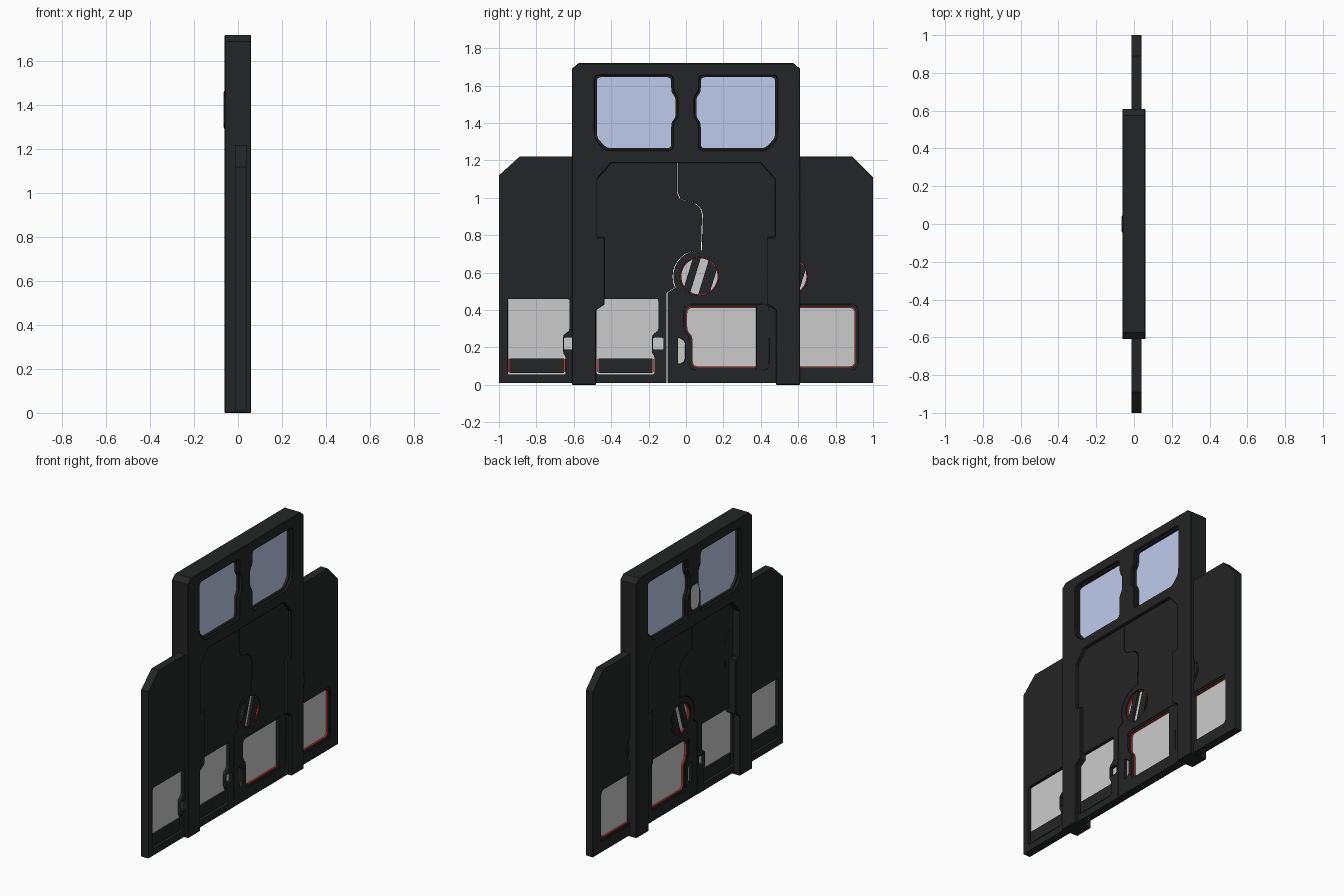
import bpy, bmesh, math
from mathutils import Matrix

if "Cube" in bpy.data.objects:
    bpy.data.objects.remove(bpy.data.objects["Cube"])

def material(name, rgb):
    m = bpy.data.materials.new(name)
    m.diffuse_color = (*rgb, 1)
    m.use_nodes = True
    m.node_tree.nodes["Principled BSDF"].inputs["Base Color"].default_value = m.diffuse_color
    return m

DARK = material("dark_metal", (0.0174, 0.0178, 0.0188))
BLUE = material("blue_glass", (0.53, 0.60, 0.84))
RED = material("red_trim", (0.55, 0.03, 0.03))
AXES = Matrix(((0, 0, 1, 0), (1, 0, 0, 0), (0, 1, 0, 0), (0, 0, 0, 1)))

def plate(name, outer, x0, x1, mat=None, holes=(), bevel=0.0):
    """Extrude a (y, z) outline with holes between x0 and x1."""
    cu = bpy.data.curves.new(name, 'CURVE')
    cu.dimensions, cu.fill_mode, cu.extrude = '2D', 'BOTH', (x1 - x0) / 2
    for loop in [outer, *holes]:
        s = cu.splines.new('POLY')
        s.points.add(len(loop) - 1)
        for p, (y, z) in zip(s.points, loop):
            p.co = (y, z, 0, 1)
        s.use_cyclic_u = True
    tmp = bpy.data.objects.new(name + "_outline", cu)
    bpy.context.collection.objects.link(tmp)
    dg = bpy.context.evaluated_depsgraph_get()
    me = bpy.data.meshes.new_from_object(tmp.evaluated_get(dg))
    bpy.data.objects.remove(tmp)
    bm = bmesh.new()
    bm.from_mesh(me)
    bmesh.ops.remove_doubles(bm, verts=bm.verts, dist=1e-5)
    bmesh.ops.transform(bm, matrix=Matrix.Translation(((x0 + x1) / 2, 0, 0)) @ AXES, verts=bm.verts)
    bmesh.ops.recalc_face_normals(bm, faces=bm.faces)
    for f in bm.faces:
        f.smooth = False
    bm.to_mesh(me)
    bm.free()
    me.name = name
    me.materials.clear()
    if mat:
        me.materials.append(mat)
    ob = bpy.data.objects.new(name, me)
    bpy.context.collection.objects.link(ob)
    if bevel:
        b = ob.modifiers.new("edge", 'BEVEL')
        b.width, b.segments, b.angle_limit = bevel, 1, math.radians(50)
    return ob

def rounded(pts, r, n=4):
    """Replace each corner by a small arc."""
    out = []
    for i, p in enumerate(pts):
        ends = []
        for q in (pts[i - 1], pts[(i + 1) % len(pts)]):
            d = math.dist(p, q)
            t = min(r, d * 0.45) / d
            ends.append((p[0] + (q[0] - p[0]) * t, p[1] + (q[1] - p[1]) * t))
        for k in range(n + 1):
            t = k / n
            out.append(tuple((1 - t) ** 2 * ends[0][j] + 2 * t * (1 - t) * p[j] + t * t * ends[1][j] for j in (0, 1)))
    return out

def rect(y0, z0, y1, z1):
    return [(y0, z0), (y1, z0), (y1, z1), (y0, z1)]

def mirror(pts):
    return [(-y, z) for y, z in reversed(pts)]

def scaled(pts, d):
    """Shrink an outline by d on every side (about its bounding box)."""
    ys, zs = [p[0] for p in pts], [p[1] for p in pts]
    cy, cz = (min(ys) + max(ys)) / 2, (min(zs) + max(zs)) / 2
    sy, sz = 1 - 2 * d / (max(ys) - min(ys)), 1 - 2 * d / (max(zs) - min(zs))
    return [(cy + (y - cy) * sy, cz + (z - cz) * sz) for y, z in pts]

def circle(y, z, r, n=32):
    return [(y + r * math.cos(2 * math.pi * i / n), z + r * math.sin(2 * math.pi * i / n)) for i in range(n)]

# Main frame: two posts and the header in one outline
half = [(0.48, 0), (0.61, 0), (0.61, 1.69), (0.575, 1.72)]
inner = [(0.40, 1.185), (0.475, 1.10), (0.475, 0.79), (0.435, 0.79), (0.435, 0.43), (0.48, 0.40)]
outline = inner + half
window = rounded([(0.07, 1.255), (0.43, 1.255), (0.487, 1.315), (0.487, 1.655), (0.07, 1.655),
                  (0.07, 1.57), (0.045, 1.54), (0.045, 1.43), (0.07, 1.40)], 0.025)
lens = rounded([(-0.025, 1.30), (0.025, 1.30), (0.04, 1.32), (0.04, 1.44),
                (0.025, 1.46), (-0.025, 1.46), (-0.04, 1.44), (-0.04, 1.32)], 0.01)
windows = [window, mirror(window)]
plate("frame", outline + mirror(outline), -0.062, 0.06, DARK, windows, 0.004)
for side, w in zip(("right", "left"), windows):
    plate(f"header_rim_{side}", w, -0.045, 0.043, DARK, [scaled(w, 0.010)])
    plate(f"header_glass_{side}", scaled(w, 0.006), -0.03, 0.028, BLUE)
plate("back_lens", lens, -0.066, -0.06)
plate("back_lens_rim", scaled(lens, -0.006), -0.064, -0.06, DARK)

# Sliding leaves; each one appears closed and slid open
X0, X1, SLIDE, XG = -0.013, 0.04, 0.475, 0.0135
C = (0.072, 0.58)
arc = [(C[0] + 0.14 * math.cos(math.radians(a)), C[1] + 0.14 * math.sin(math.radians(a))) for a in range(85, 206, 12)]
seam = [(-0.045, 1.22), (-0.045, 1.03), (-0.03, 0.995), (0.01, 0.98), (0.05, 0.97), (0.08, 0.945), (0.09, 0.91)]
seam += arc + [(-0.10, 0.49), (-0.10, 0.01)]
leaf_r = seam + [(0.525, 0.01), (0.525, 1.11), (0.415, 1.22)]
leaf_l = [(y - 0.004, z) for y, z in seam] + [(-0.525, 0.01), (-0.525, 1.12), (-0.415, 1.22)]

# Openings of the leaves
port = circle(*C, 0.102)
slit = rounded([(-0.042, 0.11), (-0.015, 0.12), (-0.005, 0.14), (-0.005, 0.225), (-0.015, 0.24), (-0.042, 0.255)], 0.006)
big = rounded([(0.02, 0.08), (0.445, 0.08), (0.445, 0.43), (-0.012, 0.43), (-0.012, 0.29), (0.02, 0.26)], 0.035)
pane = rounded([(-0.478, 0.055), (-0.168, 0.055), (-0.168, 0.15), (-0.182, 0.17), (-0.182, 0.265),
                (-0.148, 0.29), (-0.148, 0.46), (-0.478, 0.46)], 0.012)
square = rounded(rect(-0.177, 0.19, -0.120, 0.252), 0.006)

right = [plate("right_leaf", leaf_r, X0, X1, DARK, [port, slit, big], 0.003),
         plate("port_glass", port, XG - 0.005, XG + 0.005),
         plate("slit_glass", slit, XG - 0.005, XG + 0.005),
         plate("right_window_glass", big, XG - 0.005, XG + 0.005),
         plate("right_window_trim", scaled(big, 0.012), XG - 0.016, XG + 0.016, RED, [scaled(big, 0.018)]),
         plate("right_window_rim", big, X0 + 0.004, X1 - 0.004, DARK, [scaled(big, 0.013)]),
         plate("port_trim", port, XG - 0.018, XG + 0.018, RED, [circle(*C, 0.097)])]
# Slanted bars across the round port
for i, (a, b) in enumerate(((-0.062, -0.022), (0.022, 0.078))):
    tilt = math.radians(-17)
    bar = []
    ends = [(a, -1), (b, -1), (b, 1), (a, 1)]
    for u, s in ends:
        v = s * math.sqrt(0.102 ** 2 - u * u)
        bar.append((C[0] + u * math.cos(tilt) - v * math.sin(tilt), C[1] + u * math.sin(tilt) + v * math.cos(tilt)))
    right.append(plate(f"port_bar_{i + 1}", bar, X0 + 0.006, X1 - 0.006, DARK))

left = [plate("left_leaf", leaf_l, X0, X1, DARK, [pane, square], 0.003),
        plate("left_window_glass", pane, XG - 0.005, XG + 0.005),
        plate("square_glass", square, XG - 0.005, XG + 0.005),
        plate("left_window_bar", rect(-0.468, 0.064, -0.178, 0.142), X0 + 0.008, X1 - 0.008, DARK)]
for i, y in enumerate((-0.473, -0.173)):
    left.append(plate(f"bar_red_end_{i + 1}", rect(y - 0.003, 0.07, y + 0.003, 0.138), XG - 0.012, XG + 0.012, RED))

# Slid-open copies behind the posts form the side wings
for parts, s in ((right, 1), (left, -1)):
    for ob in parts:
        c = ob.copy()
        c.name = ob.name + "_open"
        c.location = (-0.001, s * SLIDE, 0)
        bpy.context.collection.objects.link(c)
